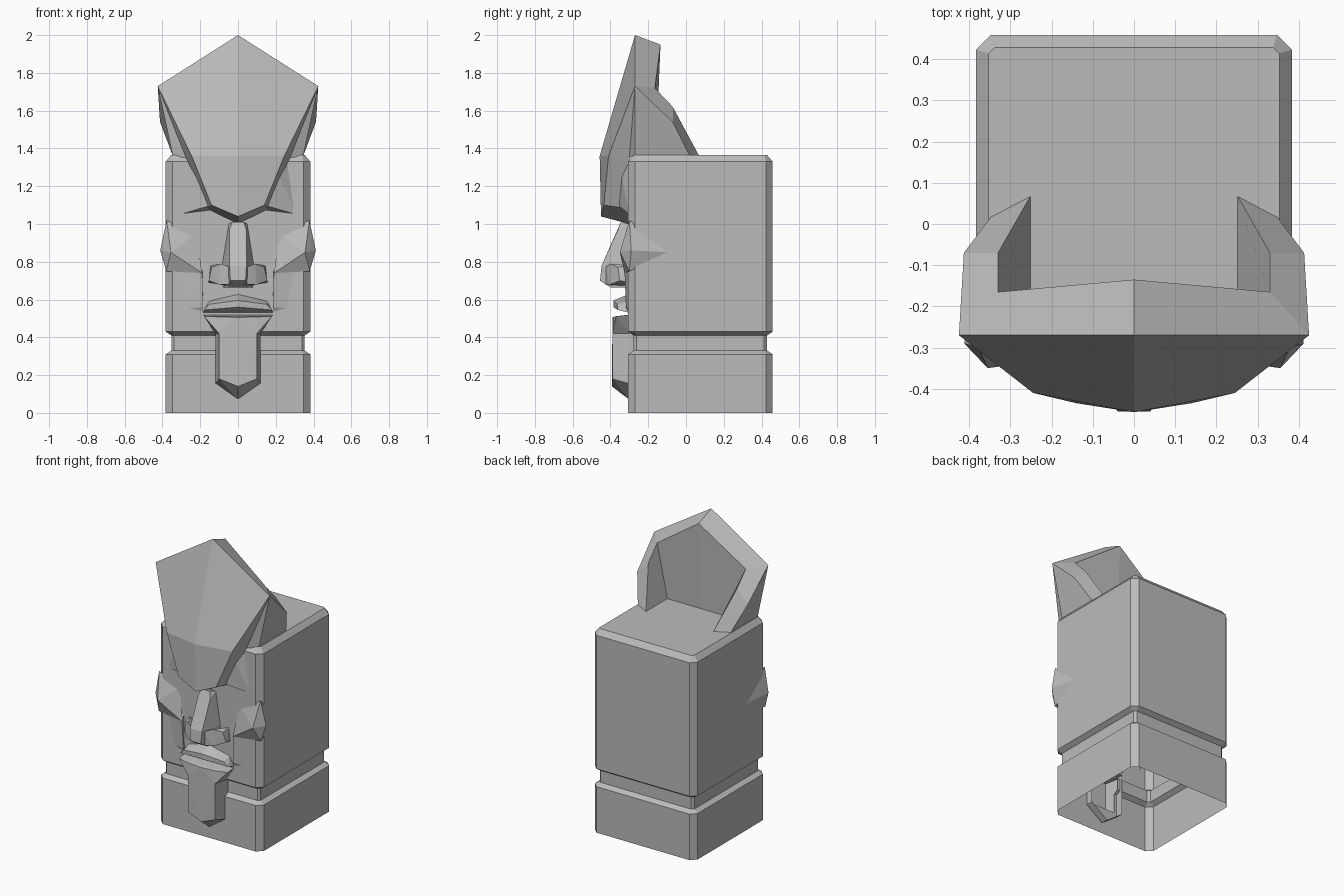
import bpy, bmesh
from mathutils import Vector

if "Cube" in bpy.data.objects:
    bpy.data.objects.remove(bpy.data.objects["Cube"], do_unlink=True)

STONE = (0.5, 0.5, 0.5, 1)
stone = bpy.data.materials.new("grey stone")
stone.use_nodes = True
stone.diffuse_color = STONE
stone.node_tree.nodes["Principled BSDF"].inputs["Base Color"].default_value = STONE


def finish(bm, name):
    """Turn a bmesh into a flat shaded stone object."""
    bmesh.ops.recalc_face_normals(bm, faces=bm.faces)
    mesh = bpy.data.meshes.new(name)
    bm.to_mesh(mesh)
    bm.free()
    mesh.materials.append(stone)
    obj = bpy.data.objects.new(name, mesh)
    bpy.context.collection.objects.link(obj)
    return obj


def hull(name, points, both_sides=True, open_back=False):
    """Convex stone chip from points, symmetric about x = 0 or one per side."""
    bm = bmesh.new()
    for x, y, z in points:
        bm.verts.new((x, y, z))
        if both_sides and x:
            bm.verts.new((-x, y, z))
    result = bmesh.ops.convex_hull(bm, input=bm.verts)
    spare = [v for v in set(result["geom_interior"] + result["geom_unused"])
             if isinstance(v, bmesh.types.BMVert)]
    bmesh.ops.delete(bm, geom=spare, context="VERTS")
    bmesh.ops.dissolve_limit(bm, angle_limit=0.02, verts=bm.verts, edges=bm.edges)
    bmesh.ops.recalc_face_normals(bm, faces=bm.faces)
    if open_back:
        back = [f for f in bm.faces if f.normal.y > 0.9]
        bmesh.ops.delete(bm, geom=back, context="FACES")
    obj = finish(bm, name)
    if not both_sides:
        mirror(obj)
    return obj


def mirror(obj):
    mod = obj.modifiers.new("mirror", "MIRROR")
    mod.use_clip = True
    mod.merge_threshold = 0.001


# Block: chamfered square rings, grooved near the foot and open underneath
HALF, MID_Y, CUT = 0.383, 0.076, 0.036


def ring(bm, z, inset):
    outer, inner = HALF - inset, HALF - CUT - inset * 0.3
    inner = min(inner, outer)
    corners = []
    for sx, sy in ((1, 1), (-1, 1), (-1, -1), (1, -1)):
        pair = [(sx * outer, sy * inner), (sx * inner, sy * outer)]
        corners += pair if sx == sy else pair[::-1]
    return [bm.verts.new((x, y + MID_Y, z)) for x, y in corners]


bm = bmesh.new()
levels = [(0, 0), (0.31, 0), (0.33, 0.03), (0.41, 0.03), (0.43, 0), (1.33, 0), (1.366, 0.03)]
rings = [ring(bm, z, inset) for z, inset in levels]
for low, high in zip(rings, rings[1:]):
    for i in range(len(low)):
        j = (i + 1) % len(low)
        bm.faces.new((low[i], low[j], high[j], high[i]))
bm.faces.new(rings[-1])

# Hollow behind the beard
HOLE_X, HOLE_LOW, HOLE_HIGH = 0.1, 0.18, 0.48
cuts = [((HOLE_X, 0, 0), (1, 0, 0)), ((-HOLE_X, 0, 0), (1, 0, 0)),
        ((0, 0, HOLE_LOW), (0, 0, 1)), ((0, 0, HOLE_HIGH), (0, 0, 1))]
for place, normal in cuts:
    near = [f for f in bm.faces if f.calc_center_median().y < -0.2]
    geom = near + list({e for f in near for e in f.edges}) + list({v for f in near for v in f.verts})
    bmesh.ops.bisect_plane(bm, geom=geom, plane_co=place, plane_no=normal)
hole = []
for face in bm.faces:
    c = face.calc_center_median()
    if c.y < -0.2 and abs(c.x) < HOLE_X and HOLE_LOW < c.z < HOLE_HIGH:
        hole.append(face)
bmesh.ops.delete(bm, geom=hole, context="FACES")
finish(bm, "block_body")

# Headdress: half shell with named corners, mirrored
P = dict(
    apex=(0, -.27, 2), corner=(.425, -.27, 1.73),
    ridge=(0, -.457, 1.36), temple=(.245, -.41, 1.36),
    brow=(.14, -.435, 1.1), brow_mid=(0, -.45, 1.04),
    back_apex=(0, -.135, 1.95), back_corner=(.33, -.165, 1.72),
    back_foot=(.25, -.16, 1.36), back_mid=(0, -.16, 1.36),
    wing_in=(.33, -.07, 1.62), wing_out=(.413, -.07, 1.54),
    wing_foot=(.345, .02, 1.36), wing_tip=(.25, .07, 1.36),
    side_foot=(.345, -.27, 1.36), temple_root=(.275, -.3, 1.35),
    brow_root=(.165, -.3, 1.08), mid_root=(0, -.3, 1),
)
FACES = (
    "apex corner temple", "apex temple ridge",
    "ridge temple brow brow_mid",
    "corner temple_root temple", "corner side_foot temple_root",
    "temple temple_root brow_root brow", "brow brow_root mid_root brow_mid",
    "corner wing_out wing_foot side_foot",
    "corner back_corner wing_in wing_out",
    "apex back_apex back_corner corner",
    "wing_in wing_tip wing_foot wing_out",
    "back_corner back_foot wing_tip wing_in",
    "back_apex back_mid back_foot back_corner",
)
bm = bmesh.new()
verts = {key: bm.verts.new(Vector(co)) for key, co in P.items()}
for names in FACES:
    bm.faces.new([verts[key] for key in names.split()])
mirror(finish(bm, "headdress"))

FRONT = -.3  # depth just behind the front of the block

# Brow lids below the headdress
hull("brow_lid", [(.14, -.36, 1.1), (.31, FRONT, 1.05), (.27, FRONT, 1.33),
                  (.15, FRONT, 1.07), (.22, -.34, 1.25)], both_sides=False)

# Cheekbones: ridge from the outer corner down to the nose, plus the jowl below
hull("cheekbone", [(.412, -.29, .86), (.355, -.35, .85), (.378, FRONT, 1.02),
                   (.38, FRONT, .75), (.38, -.08, .85), (.19, -.325, .74),
                   (.22, FRONT, .95), (.3, FRONT, .76)], both_sides=False)
hull("jowl", [(.19, -.325, .74), (.34, FRONT, .78), (.185, -.318, .56),
              (.185, FRONT, .52), (.3, FRONT, .55), (.19, FRONT, .8)], both_sides=False)

# Nose: bridge, nostrils and tip
hull("nose_bridge", [(.03, -.345, 1.01), (.045, -.36, .97), (.045, -.447, .78),
                     (.05, FRONT, 1.0), (.085, FRONT, .78), (.04, -.455, .7),
                     (.05, -.4, .665), (.08, FRONT, .665)])
hull("nostril", [(.04, -.43, .77), (.09, -.4, .79), (.14, -.36, .77),
                 (.155, -.35, .7), (.1, -.4, .68), (.03, -.43, .68),
                 (.145, FRONT, .78), (.155, FRONT, .69), (.04, FRONT, .67)], both_sides=False)

# Mouth: pointed upper lip above a dark slit
hull("upper_lip", [(0, -.385, .595), (.15, -.365, .575), (.18, -.36, .545),
                   (0, -.385, .56), (.185, FRONT, .53), (0, FRONT, .63),
                   (.15, FRONT, .595)])

# Lower lip flaring out of a long pointed beard
BACK = -.255
hull("lower_lip", [(.18, -.37, .512), (.185, FRONT, .52), (.12, FRONT, .42),
                   (.1, -.39, .42), (0, -.39, .505), (.1, -.385, .508)])
hull("beard", [(.1, -.39, .43), (.1, -.39, .18), (0, -.392, .14),
               (.12, BACK, .43), (.12, FRONT, .43), (.12, FRONT, .155),
               (.12, BACK, .155), (0, FRONT, .07), (0, BACK, .07)], open_back=True)
